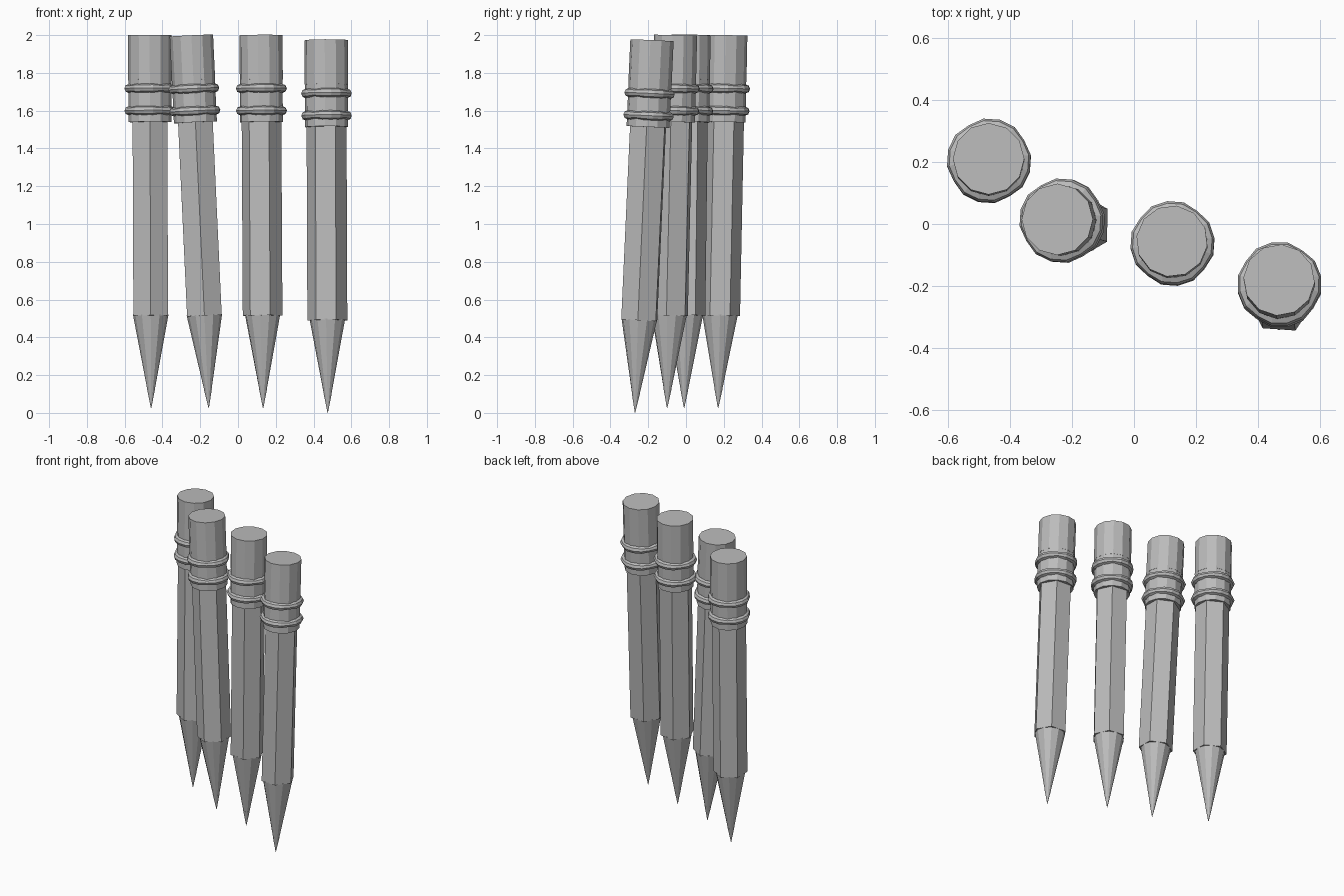
import bpy, bmesh, math
from mathutils import Vector, Matrix

old = bpy.data.objects.get("Cube")
if old:
    bpy.data.objects.remove(old, do_unlink=True)

grey = bpy.data.materials.new("plain_grey")
grey.use_nodes = True
grey.diffuse_color = (0.5, 0.5, 0.5, 1)
grey.node_tree.nodes["Principled BSDF"].inputs["Base Color"].default_value = (0.5, 0.5, 0.5, 1)

LENGTH = 1.975


def add_object(name, bm, matrix):
    bmesh.ops.recalc_face_normals(bm, faces=bm.faces)
    mesh = bpy.data.meshes.new(name)
    bm.to_mesh(mesh)
    bm.free()
    mesh.materials.append(grey)
    obj = bpy.data.objects.new(name, mesh)
    obj.matrix_world = matrix
    bpy.context.collection.objects.link(obj)


def turned(name, profile, sides, turn, matrix):
    """Faceted solid through (radius, height) stations, capped at both ends."""
    bm = bmesh.new()
    rings = []
    for radius, z in profile:
        angles = [turn + math.tau * i / sides for i in range(sides)]
        rings.append([bm.verts.new((radius * math.cos(a), radius * math.sin(a), z)) for a in angles])
    for low, high in zip(rings, rings[1:]):
        for i in range(sides):
            j = (i + 1) % sides
            bm.faces.new((low[i], low[j], high[j], high[i]))
    bm.faces.new(rings[0])
    bm.faces.new(rings[-1])
    add_object(name, bm, matrix)


def band(name, z, turn, matrix, major=0.112, minor=0.024, segs=16, sides=8):
    """Crimped ring: bulging lobes with a pinch at every fourth segment."""
    bm = bmesh.new()
    loops = []
    for i in range(segs):
        a = turn + math.tau * i / segs
        r = minor * (0.78 if i % 4 == 0 else 1)
        loop = []
        for k in range(sides):
            t = math.tau * k / sides
            d = major + r * math.cos(t)
            loop.append(bm.verts.new((d * math.cos(a), d * math.sin(a), z + r * math.sin(t))))
        loops.append(loop)
    for i in range(segs):
        a, b = loops[i], loops[(i + 1) % segs]
        for k in range(sides):
            n = (k + 1) % sides
            bm.faces.new((a[k], b[k], b[n], a[n]))
    add_object(name, bm, matrix)


def pencil(label, tip, top, turn):
    tip = Vector(tip)
    lean = Vector((top[0] - tip.x, top[1] - tip.y, LENGTH))
    matrix = Matrix.Translation(tip) @ Vector((0, 0, 1)).rotation_difference(lean).to_matrix().to_4x4()
    turn = math.radians(turn)
    # Lead, sharpened wood and six-sided shaft
    turned(label + "_lead", [(0.001, 0), (0.021, 0.1)], 12, turn, matrix)
    turned(label + "_sharpened_wood", [(0.019, 0.094), (0.094, 0.495)], 12, turn, matrix)
    turned(label + "_shaft", [(0.106, 0.49), (0.106, 1.53)], 6, turn, matrix)
    # Metal sleeve with two crimped bands, and the eraser
    turned(label + "_sleeve", [(0.114, 1.515), (0.114, 1.75)], 12, turn, matrix)
    turned(label + "_eraser", [(0.115, 1.74), (0.115, LENGTH)], 12, turn, matrix)
    for word, z in (("lower", 1.575), ("upper", 1.693)):
        band(label + "_" + word + "_band", z, turn, matrix)


pencil("first_pencil", (-0.46, 0.17, 0.025), (-0.468, 0.21), 30)
pencil("second_pencil", (-0.155, -0.01, 0.025), (-0.247, 0.015), 30)
pencil("third_pencil", (0.133, -0.10, 0.025), (0.122, -0.055), 52)
pencil("fourth_pencil", (0.475, -0.27, 0), (0.467, -0.18), 56)
